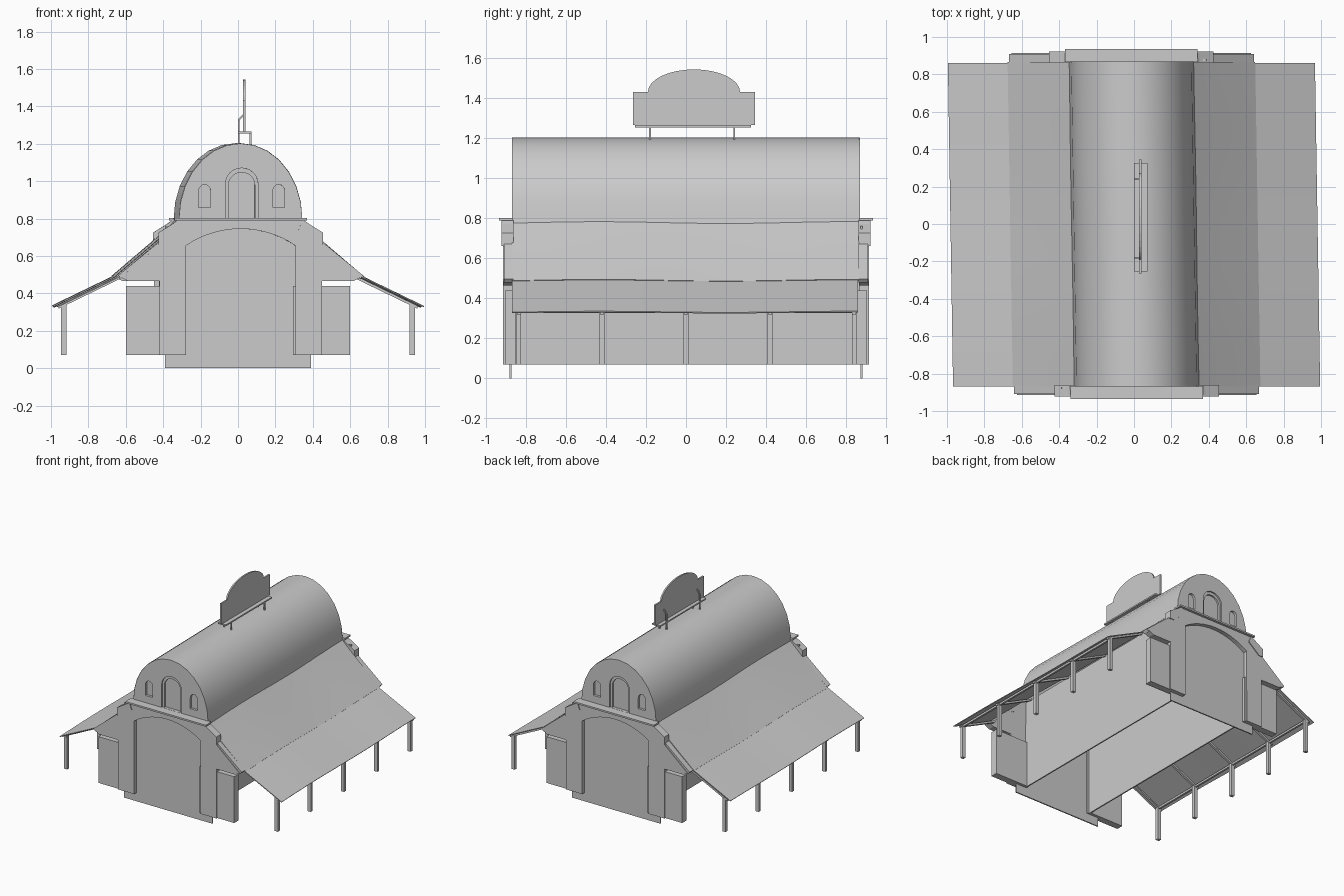
import bpy, bmesh, math

if "Cube" in bpy.data.objects:
    bpy.data.objects.remove(bpy.data.objects["Cube"])

SHEAR = -0.016  # the old building leans: x drifts along its length


def activate(ob):
    bpy.ops.object.select_all(action='DESELECT')
    ob.select_set(True)
    bpy.context.view_layer.objects.active = ob


def finish(name, bm, shear=True):
    if shear:
        for v in bm.verts:
            v.co.x += SHEAR * v.co.y
    bmesh.ops.recalc_face_normals(bm, faces=bm.faces)
    me = bpy.data.meshes.new(name)
    bm.to_mesh(me)
    bm.free()
    ob = bpy.data.objects.new(name, me)
    bpy.context.collection.objects.link(ob)
    return ob


def prism(name, pts, a, b, axis='y', shear=True):
    """Extrude a 2D outline (x,z) along y, or (y,z) along x."""
    bm = bmesh.new()
    put = (lambda p, t: (p[0], t, p[1])) if axis == 'y' else (lambda p, t: (t, p[0], p[1]))
    lo = [bm.verts.new(put(p, a)) for p in pts]
    hi = [bm.verts.new(put(p, b)) for p in pts]
    n = len(pts)
    bm.faces.new(lo)
    bm.faces.new(hi[::-1])
    for i in range(n):
        j = (i + 1) % n
        bm.faces.new((lo[i], hi[i], hi[j], lo[j]))
    return finish(name, bm, shear)


def box(name, x0, x1, y0, y1, z0, z1, shear=True):
    return prism(name, [(x0, z0), (x1, z0), (x1, z1), (x0, z1)], y0, y1, 'y', shear)


def sheet(name, profile, y0, y1, thick=0, wave=0.0, ny=1):
    """Loft an open (x,z) profile along y, with an optional sag, and thicken it."""
    bm = bmesh.new()
    rows = []
    for k in range(ny + 1):
        y = y0 + (y1 - y0) * k / ny
        w = wave * math.sin(y * 5 + 0.6)
        rows.append([bm.verts.new((x, y, z - w)) for x, z in profile])
    for r, s in zip(rows, rows[1:]):
        for i in range(len(r) - 1):
            bm.faces.new((r[i], r[i + 1], s[i + 1], s[i]))
    ob = finish(name, bm)
    activate(ob)
    if thick:
        m = ob.modifiers.new('thickness', 'SOLIDIFY')
        m.thickness = thick
        m.offset = 0
        bpy.ops.object.modifier_apply(modifier=m.name)
    bpy.ops.object.shade_smooth_by_angle(angle=math.radians(35))
    return ob


def carve(ob, cutter):
    """Cut a recess and remove the cutter."""
    cutter.hide_render = True
    m = ob.modifiers.new('recess', 'BOOLEAN')
    m.operation = 'DIFFERENCE'
    m.solver = 'EXACT'
    m.object = cutter
    activate(ob)
    bpy.ops.object.modifier_apply(modifier=m.name)
    bpy.data.objects.remove(cutter)


def arc(cx, cz, rx, rz, n, a0=0, a1=180):
    return [(cx + rx * math.cos(math.radians(a0 + (a1 - a0) * i / n)),
             cz + rz * math.sin(math.radians(a0 + (a1 - a0) * i / n))) for i in range(n + 1)]


def arched(cx, half, z0, spring, rise, n=12):
    return [(cx + half, z0)] + arc(cx, spring, half, rise, n) + [(cx - half, z0)]


# Barrel roof
barrel = [(0.335, 0.77)] + arc(0, 0.8, 0.33, 0.403, 14) + [(-0.335, 0.77)]
sheet('barrel_roof', barrel, -0.87, 0.865, ny=4)

# Lower roofs, awnings, hall walls and posts on both sides
posts = (-0.835, -0.42, 0, 0.42, 0.84)
for s, side in ((1, 'right'), (-1, 'left')):
    sheet('main_roof_' + side, [(s * 0.325, 0.782), (s * 0.45, 0.667), (s * 0.66, 0.488)],
          -0.87, 0.865, 0.006, 0.004, 12)
    sheet('awning_' + side, [(s * 0.645, 0.492), (s * 0.98, 0.33)], -0.87, 0.86, 0.006, 0.003, 12)
    x0, x1 = sorted((s * 0.295, s * 0.305))
    box('hall_wall_' + side, x0, x1, -0.87, 0.87, 0.07, 0.78, False)
    for i, y in enumerate(posts):
        x0, x1 = sorted((s * 0.918, s * 0.946))
        box(f'post_{side}_{i}', x0, x1, y - 0.012, y + 0.012, 0.07, 0.34, False)
        prism(f'rafter_{side}_{i}', [(s * 0.63, 0.494), (s * 0.96, 0.334), (s * 0.96, 0.318),
                                     (s * 0.63, 0.478)], y - 0.01, y + 0.01, 'y', False)
    x0, x1 = sorted((s * 0.925, s * 0.94))
    box('eave_beam_' + side, x0, x1, -0.85, 0.85, 0.326, 0.342, False)

# Facade outline with a segmental arched opening
half = [(0.34, 0.79), (0.435, 0.72), (0.435, 0.66), (0.64, 0.485), (0.6, 0.465),
        (0.435, 0.465), (0.435, 0.07), (0.293, 0.07)]
opening = arc(0, 0.223, 0.522, 0.522, 14, 55.9, 124.1)
facade = half + opening + [(-x, z) for x, z in reversed(half)]

# Both end walls
for e, end in ((-1, 'front'), (1, 'back')):
    prism('facade_' + end, facade, e * 0.865, e * 0.915)
    box('door_panel_' + end, -0.39, 0.39, e * 0.872, e * 0.882, 0, 0.76, False)
    box('ledge_' + end, -0.355, 0.355, e * 0.865, e * 0.935, 0.789, 0.802)
    # Gable with recessed door and windows
    gable = prism('gable_' + end, arc(0, 0.795, 0.33, 0.407, 14), e * 0.835, e * 0.869)
    cx = -e * 0.006
    carve(gable, prism('cutter', arched(cx, 0.087, 0.803, 0.985, 0.085), e * 0.858, e * 0.9))
    carve(gable, prism('cutter', arched(cx, 0.07, 0.803, 0.98, 0.067), e * 0.845, e * 0.9))
    for s, side in ((1, 'right'), (-1, 'left')):
        carve(gable, prism('cutter', arched(cx + s * 0.198, 0.032, 0.86, 0.945, 0.037, 8),
                           e * 0.85, e * 0.9))
        prism(f'shoulder_block_{end}_{side}',
              [(s * x, z) for x, z in ((0.33, 0.793), (0.44, 0.725), (0.44, 0.66), (0.405, 0.66), (0.31, 0.74))],
              e * 0.862, e * 0.922)
        prism(f'coping_{end}_{side}',
              [(s * x, z) for x, z in ((0.43, 0.68), (0.655, 0.496), (0.64, 0.478), (0.42, 0.66))],
              e * 0.862, e * 0.91)
        x0, x1 = sorted((s * 0.295, s * 0.6))
        box(f'end_panel_{end}_{side}', x0, x1, e * 0.85, e * 0.905, 0.07, 0.44, False)

# Roof sign: board, platform, legs and braces
board = [(-0.265, 1.265), (0.345, 1.265), (0.345, 1.43), (0.27, 1.43)] \
    + arc(0.04, 1.43, 0.23, 0.113, 16)[1:-1] + [(-0.19, 1.43), (-0.265, 1.43)]
prism('sign_board', board, 0.028, 0.04, 'x', False)
box('sign_platform', 0.0, 0.072, -0.255, 0.325, 1.254, 1.265, False)
for i, y in enumerate((-0.18, 0.24)):
    for j, x in enumerate((0.0, 0.062)):
        box(f'sign_leg_{i}_{j}', x, x + 0.009, y - 0.004, y + 0.004, 1.17, 1.256, False)
    prism(f'sign_brace_{i}', [(0, 1.26), (0.009, 1.26), (0.009, 1.325), (0.03, 1.35),
                              (0.03, 1.362), (0, 1.33)], y - 0.004, y + 0.004, 'y', False)
